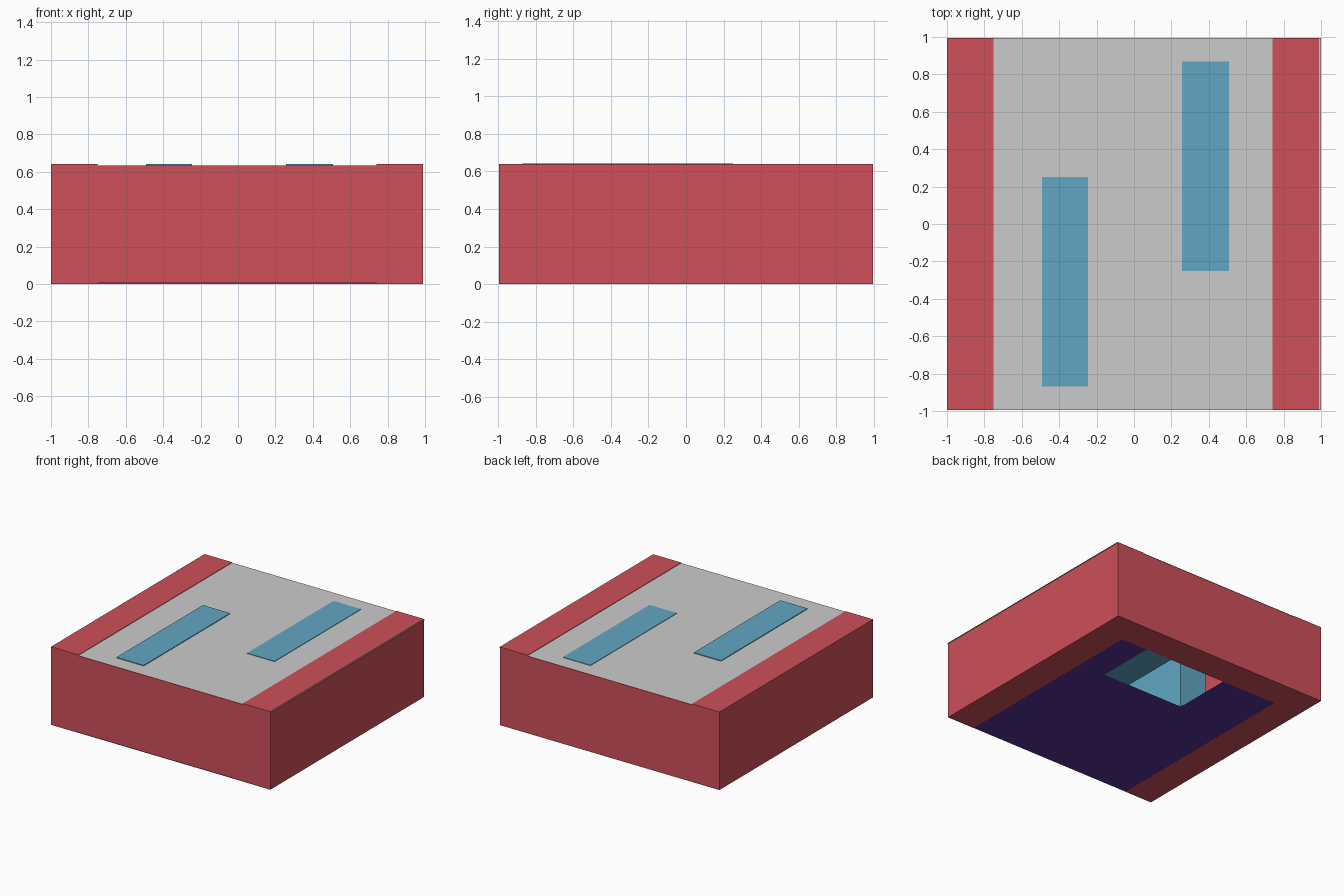
import bpy

if "Cube" in bpy.data.objects:
    bpy.data.objects.remove(bpy.data.objects["Cube"])


def material(name, rgb):
    m = bpy.data.materials.new(name)
    m.diffuse_color = (*rgb, 1)
    m.use_nodes = True
    m.node_tree.nodes["Principled BSDF"].inputs["Base Color"].default_value = m.diffuse_color
    return m


RED = material("wall_red", (0.62, 0.08, 0.1))
BLUE = material("bar_blue", (0.12, 0.38, 0.55))
PURPLE = material("floor_purple", (0.1, 0.03, 0.3))


def add_mesh(name, verts, faces, mat=None):
    me = bpy.data.meshes.new(name)
    me.from_pydata(verts, [], faces)
    ob = bpy.data.objects.new(name, me)
    bpy.context.collection.objects.link(ob)
    if mat:
        me.materials.append(mat)
    return ob


def box(name, x, y, z, mat):
    bpy.ops.mesh.primitive_cube_add(size=1, location=[sum(r) / 2 for r in (x, y, z)])
    ob = bpy.context.object
    ob.name = name
    ob.scale = [r[1] - r[0] for r in (x, y, z)]
    bpy.ops.object.transform_apply(location=False, rotation=False, scale=True)
    ob.data.materials.append(mat)
    return ob


def sheet(name, outline, z, mat=None):
    return add_mesh(name, [(x, y, z) for x, y in outline],
                    [list(range(len(outline)))], mat)


# Outer walls: side walls stand a hair above the roof sheet
Y = (-0.995, 0.995)
box("left_wall", (-1, -0.75), Y, (0, 0.64), RED)
box("right_wall", (0.74, 0.99), Y, (0, 0.64), RED)
box("front_wall", (-1, 0.99), (Y[0], -0.75), (0.004, 0.633), RED)
box("back_wall", (-1, 0.99), (0.745, Y[1]), (0, 0.633), RED)

# Inner partitions poking through the roof
box("left_partition", (-0.493, -0.246), (-0.87, 0.25), (0.004, 0.642), BLUE)
box("right_partition", (0.257, 0.507), (-0.25, 0.87), (0.004, 0.64), BLUE)

# Roof sheet
sheet("roof", [(-1, Y[0]), (1, Y[0]), (1, Y[1]), (-1, Y[1])], 0.636)

# Floor sheet with a notch left open at the back
sheet("floor", [(-0.75, Y[0]), (-0.75, 0.75), (-0.25, 0.75), (-0.25, 0.25),
                (0.5, 0.25), (0.5, 0.75), (0.745, 0.75), (0.745, Y[0])], 0.001, PURPLE)
